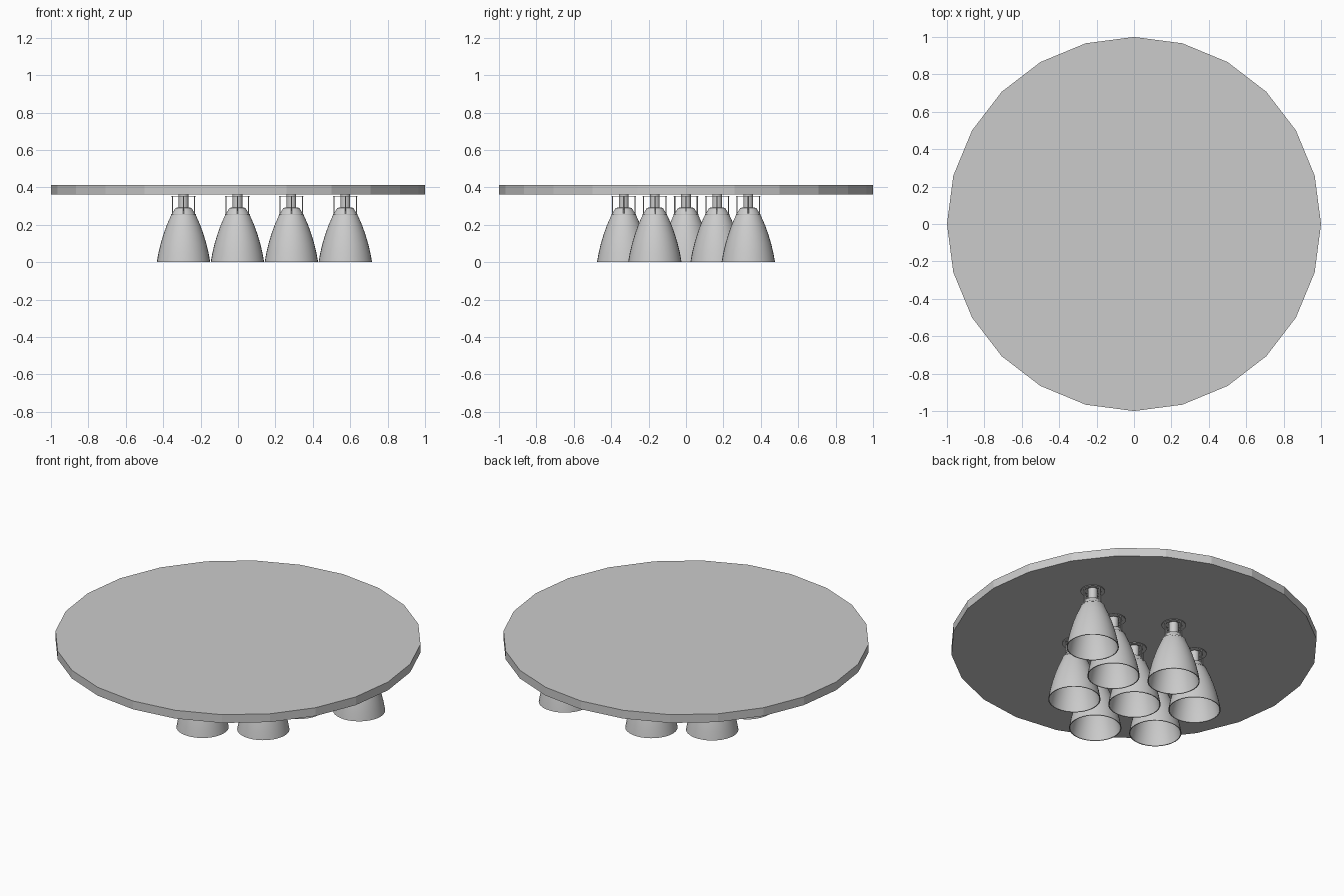
import bpy, bmesh, math

if "Cube" in bpy.data.objects:
    bpy.data.objects.remove(bpy.data.objects["Cube"])

grey = bpy.data.materials.new("light grey")
grey.diffuse_color = (0.6, 0.6, 0.6, 1)
grey.use_nodes = True
grey.node_tree.nodes["Principled BSDF"].inputs["Base Color"].default_value = grey.diffuse_color


def finish(bm, name, smooth):
    bmesh.ops.recalc_face_normals(bm, faces=bm.faces[:])
    mesh = bpy.data.meshes.new(name)
    bm.to_mesh(mesh)
    bm.free()
    mesh.materials.append(grey)
    ob = bpy.data.objects.new(name, mesh)
    bpy.context.collection.objects.link(ob)
    if smooth:
        bpy.ops.object.select_all(action='DESELECT')
        bpy.context.view_layer.objects.active = ob
        ob.select_set(True)
        bpy.ops.object.shade_smooth_by_angle(angle=math.radians(35))
    return ob


def lathe(bm, profile, sides=32, closed=False):
    """Revolve (radius, z) points around z."""
    rings = []
    for r, z in profile:
        if r < 1e-6:
            rings.append([bm.verts.new((0, 0, z))] * sides)
        else:
            rings.append([bm.verts.new((r * math.cos(2 * math.pi * i / sides),
                                        r * math.sin(2 * math.pi * i / sides), z))
                          for i in range(sides)])
    pairs = list(zip(rings, rings[1:]))
    if closed:
        pairs.append((rings[-1], rings[0]))
    for a, b in pairs:
        for i in range(sides):
            j = (i + 1) % sides
            bm.faces.new(list(dict.fromkeys((a[i], a[j], b[j], b[i]))))


# Round 24-sided base plate
bm = bmesh.new()
lathe(bm, [(0, 0.362), (1, 0.362), (1, 0.412), (0, 0.412)], 24)
finish(bm, "base_plate", False)

# Nozzle bell: inner wall, rim, outer wall, narrow neck up to the plate
outer = [(0.143, 0), (0.134, 0.05), (0.122, 0.10), (0.107, 0.15),
         (0.089, 0.20), (0.067, 0.25), (0.043, 0.29)]
inner = [(r - 0.005, z) for r, z in reversed(outer)]
bm = bmesh.new()
lathe(bm, [(0, 0.29)] + inner + outer + [(0.026, 0.294), (0.026, 0.362)])
bell = finish(bm, "nozzle_bell", True)

# Mount cage: upper and lower rings joined by four thin rods
bm = bmesh.new()
for r0, r1, z in ((0.045, 0.066, 0.353), (0.060, 0.066, 0.255)):
    h = 0.0025
    lathe(bm, [(r0, z - h), (r1, z - h), (r1, z + h), (r0, z + h)], closed=True)
for k in range(4):
    a = k * math.pi / 2
    ret = bmesh.ops.create_cone(bm, cap_ends=True, segments=6,
                                radius1=0.003, radius2=0.003, depth=0.1)
    bmesh.ops.translate(bm, verts=ret["verts"],
                        vec=(0.06 * math.cos(a), 0.06 * math.sin(a), 0.304))
cage = finish(bm, "mount_cage", True)

# Hexagonal cluster around a centre nozzle, plus one outlier
R = 0.333
spots = [(0, 0)]
for k in range(6):
    a = math.radians(30 + 60 * k)
    spots.append((R * math.cos(a), R * math.sin(a)))
spots.append((2 * spots[1][0], 2 * spots[1][1]))
for n, (x, y) in enumerate(spots):
    for part in (bell, cage):
        ob = part if n == 0 else part.copy()
        if n:
            ob.name = f"{part.name}_{n}"
            bpy.context.collection.objects.link(ob)
        ob.location = (x - 0.003, y, 0)
